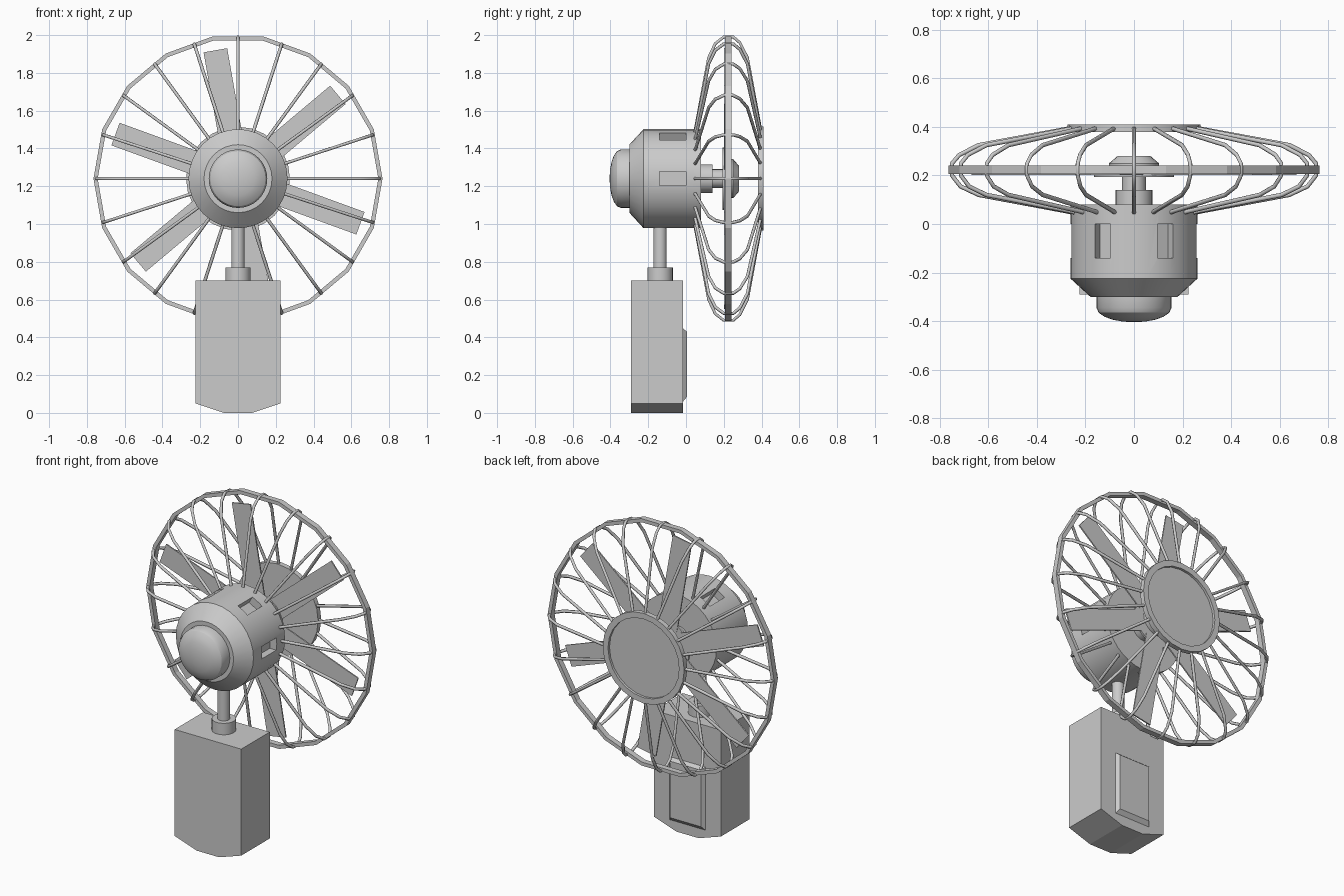
import bpy, bmesh, math
from mathutils import Matrix, Vector

if "Cube" in bpy.data.objects:
    bpy.data.objects.remove(bpy.data.objects["Cube"])

ZC = 1.24  # height of the fan axis


def finish(name, bm, smooth=False):
    bmesh.ops.recalc_face_normals(bm, faces=bm.faces)
    me = bpy.data.meshes.new(name)
    bm.to_mesh(me)
    bm.free()
    ob = bpy.data.objects.new(name, me)
    bpy.context.collection.objects.link(ob)
    if smooth:
        bpy.ops.object.select_all(action='DESELECT')
        bpy.context.view_layer.objects.active = ob
        ob.select_set(True)
        bpy.ops.object.shade_smooth_by_angle(angle=math.radians(30))
    return ob


def lathe(name, profile, n=32, closed=False, smooth=True):
    """Revolve (radius, y) points about the fan axis."""
    bm = bmesh.new()
    rings = []
    for r, y in profile:
        if r == 0:
            rings.append([bm.verts.new((0, y, ZC))] * n)
        else:
            rings.append([bm.verts.new((r * math.cos(i * math.tau / n), y,
                                        ZC + r * math.sin(i * math.tau / n))) for i in range(n)])
    pairs = list(zip(rings, rings[1:]))
    if closed:
        pairs.append((rings[-1], rings[0]))
    for a, b in pairs:
        for i in range(n):
            j = (i + 1) % n
            bm.faces.new(list(dict.fromkeys((a[i], a[j], b[j], b[i]))))
    return finish(name, bm, smooth)


def radial_box(bm, angle, r0, r1, width, y0, y1):
    """Box reaching outwards from the fan axis at an angle."""
    m = (Matrix.Translation((0, 0, ZC)) @ Matrix.Rotation(-angle, 4, 'Y')
         @ Matrix.Translation(((r0 + r1) / 2, (y0 + y1) / 2, 0))
         @ Matrix.Diagonal((r1 - r0, y1 - y0, width, 1)))
    bmesh.ops.create_cube(bm, size=1, matrix=m)


def upright_cylinder(name, r, z0, z1, y):
    bm = bmesh.new()
    bmesh.ops.create_cone(bm, cap_ends=True, segments=24, radius1=r, radius2=r, depth=z1 - z0,
                          matrix=Matrix.Translation((0, y, (z0 + z1) / 2)))
    return finish(name, bm, True)


# base block with chamfered underside
bm = bmesh.new()
outline = [(-.225, .70), (-.225, .05), (-.075, 0), (.075, 0), (.225, .05), (.225, .70)]
face = bm.faces.new([bm.verts.new((x, -.29, z)) for x, z in outline])
ext = bmesh.ops.extrude_face_region(bm, geom=[face])
bmesh.ops.translate(bm, vec=(0, .275, 0), verts=[v for v in ext['geom'] if isinstance(v, bmesh.types.BMVert)])
finish("base_block", bm)

# raised bevelled panel on the back of the base
bm = bmesh.new()
loops = [[bm.verts.new(p) for p in ((-w, y, z0), (w, y, z0), (w, y, z1), (-w, y, z1))]
         for w, y, z0, z1 in ((.125, -.02, .055, .45), (.105, .005, .085, .43))]
for loop in loops:
    bm.faces.new(loop)
for i in range(4):
    j = (i + 1) % 4
    bm.faces.new((loops[0][i], loops[0][j], loops[1][j], loops[1][i]))
finish("back_panel", bm)

# collar and pole
upright_cylinder("pole_collar", .067, .69, .77, -.137)
upright_cylinder("pole", .035, .75, 1.02, -.137)

# motor housing with vent recesses
housing = lathe("motor_housing", [(0, -.30), (.18, -.30), (.262, -.225), (.262, .08), (0, .08)])
bm = bmesh.new()
for k in range(4):
    radial_box(bm, k * math.pi / 3, .215, .30, .075, -.14, 0)
cutter = finish("vent_cutter", bm)
cutter.hide_render = True
cutter.hide_set(True)
cut = housing.modifiers.new("vents", 'BOOLEAN')
cut.object = cutter
cut.operation = 'DIFFERENCE'
cut.solver = 'EXACT'

# domed motor cap
dome = [(.155 * math.cos(t), -.345 - .06 * math.sin(t))
        for t in (math.radians(a) for a in (20, 38, 55, 72))]
lathe("motor_cap", [(0, -.29), (.155, -.29), (.155, -.345)] + dome + [(0, -.405)])

# shaft and blade hub
lathe("shaft", [(0, .07), (.076, .07), (.076, .14), (.05, .14), (.05, .20), (0, .20)], 24)
lathe("blade_hub", [(0, .193), (.165, .193), (.165, .206), (.103, .206), (.103, .25),
                    (.068, .28), (0, .28)], 24)

# six flat blades
bm = bmesh.new()
for k in range(6):
    radial_box(bm, math.radians(40 + 60 * k), .12, .69, .127, .201, .209)
finish("blades", bm)

# outer ring and rear disc of the cage
lathe("cage_ring", [(.765, .207), (.765, .242), (.743, .242), (.743, .207)], 18, True, False)
lathe("cage_rear_disc", [(0, .38), (.275, .38), (.275, .41), (.24, .41), (.24, .395), (0, .395)], 24)

# twenty bent cage wires
cu = bpy.data.curves.new("cage_wires", 'CURVE')
cu.dimensions = '3D'
cu.bevel_depth = .009
cu.bevel_resolution = 1
cu.use_fill_caps = True
path = [(.235, .043), (.28, .053), (.64, .12), (.715, .155), (.75, .20),
        (.75, .25), (.72, .285), (.64, .325), (.26, .395)]
for k in range(20):
    a = k * math.tau / 20
    sp = cu.splines.new('POLY')
    sp.points.add(len(path) - 1)
    for p, (r, y) in zip(sp.points, path):
        p.co = (r * math.cos(a), y, ZC + r * math.sin(a), 1)
bpy.context.collection.objects.link(bpy.data.objects.new("cage_wires", cu))
